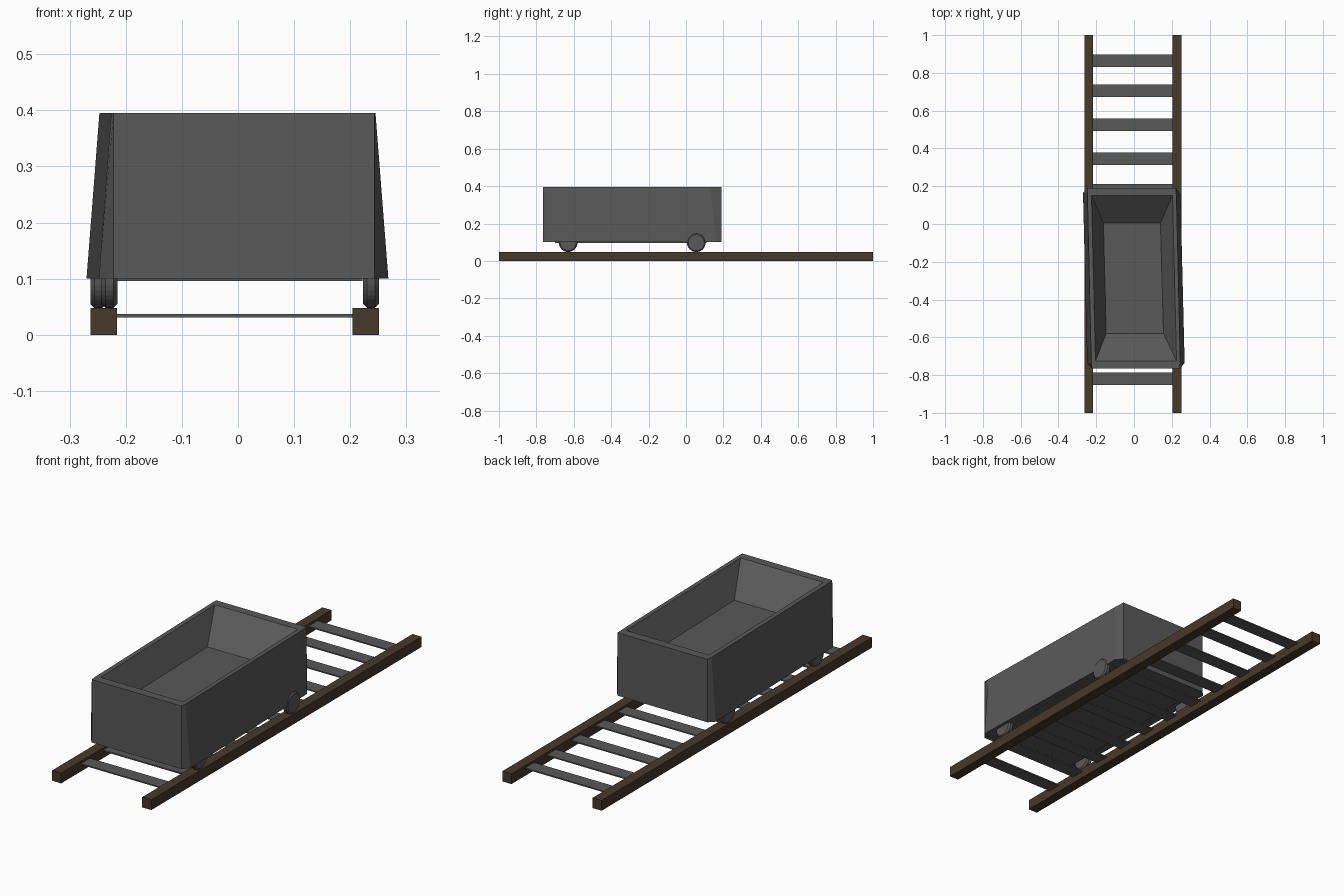
import bpy, bmesh, math
from mathutils import Matrix

if "Cube" in bpy.data.objects:
    bpy.data.objects.remove(bpy.data.objects["Cube"])


def material(name, r, g, b):
    m = bpy.data.materials.new(name)
    m.diffuse_color = (r, g, b, 1)
    m.use_nodes = True
    m.node_tree.nodes["Principled BSDF"].inputs["Base Color"].default_value = m.diffuse_color
    return m


brown = material("dark_wood", 0.064, 0.041, 0.024)
iron = material("dark_iron", 0.1, 0.1, 0.1)


def finish(name, bm, mat=iron):
    bmesh.ops.recalc_face_normals(bm, faces=bm.faces)
    me = bpy.data.meshes.new(name)
    bm.to_mesh(me)
    bm.free()
    ob = bpy.data.objects.new(name, me)
    bpy.context.collection.objects.link(ob)
    me.materials.append(mat)
    return ob


def box(name, x0, x1, y0, y1, z0, z1, mat=iron):
    bm = bmesh.new()
    m = Matrix.Translation(((x0 + x1) / 2, (y0 + y1) / 2, (z0 + z1) / 2))
    m = m @ Matrix.Diagonal((x1 - x0, y1 - y0, z1 - z0, 1))
    bmesh.ops.create_cube(bm, size=1, matrix=m)
    return finish(name, bm, mat)


# Rails and thin sleepers
box("left_rail", -0.263, -0.216, -1, 1, 0, 0.048, brown)
box("right_rail", 0.204, 0.251, -1, 1, 0, 0.048, brown)
for i, y in enumerate((0.865, 0.705, 0.525, 0.345, 0.18, 0.01,
                       -0.155, -0.32, -0.485, -0.655, -0.82)):
    box(f"sleeper_{i + 1}", -0.218, 0.206, y - 0.033, y + 0.033, 0.031, 0.037)

# Cart tub: flared outer walls, sloped hollow, slightly skewed on the track
top = [(-0.222, -0.765), (0.243, -0.765), (0.245, -0.74), (0.225, 0.13),
       (0.222, 0.19), (-0.245, 0.19), (-0.247, 0.165), (-0.226, -0.74)]
bottom = [(-0.222, -0.765), (0.243, -0.765), (0.268, -0.735), (0.246, 0.16),
          (0.222, 0.19), (-0.245, 0.19), (-0.27, 0.165), (-0.248, -0.735)]
rim = [(-0.204, -0.725), (0.225, -0.725), (0.204, 0.15), (-0.225, 0.15)]
floor = [(-0.147, -0.58), (0.156, -0.58), (0.14, 0.005), (-0.162, 0.005)]
bm = bmesh.new()


def ring(points, z):
    return [bm.verts.new((x, y, z)) for x, y in points]


b, t, r, f = ring(bottom, 0.1), ring(top, 0.395), ring(rim, 0.395), ring(floor, 0.27)
bm.faces.new(b[::-1])
bm.faces.new(f)
for i in range(8):
    j = (i + 1) % 8
    bm.faces.new((b[i], b[j], t[j], t[i]))
for i in range(4):
    j = (i + 1) % 4
    bm.faces.new((r[i], r[j], f[j], f[i]))
    # rim quads along the sides, triangles over the clipped corners
    k = 2 * i
    bm.faces.new((t[k], t[k + 1], r[j], r[i]))
    bm.faces.new((t[k + 1], t[(k + 2) % 8], r[j]))
finish("cart_tub", bm)

# Base plate under the tub
box("base_plate", -0.216, 0.222, -0.70, 0.11, 0.096, 0.101)


# Wheels with bevelled edges
def wheel(name, x, y, width=0.028, radius=0.05):
    bm = bmesh.new()
    rot = Matrix.Translation((x, y, 0.098)) @ Matrix.Rotation(math.pi / 2, 4, 'Y')
    bmesh.ops.create_cone(bm, cap_ends=True, segments=32, radius1=radius,
                          radius2=radius, depth=width, matrix=rot)
    edges = [e for e in bm.edges if any(len(fc.verts) > 4 for fc in e.link_faces)]
    bmesh.ops.bevel(bm, geom=edges, offset=0.007, segments=1, affect='EDGES')
    finish(name, bm)


wheel("front_left_wheel", -0.229, -0.63)
wheel("front_right_wheel", 0.237, -0.63)
wheel("back_left_wheel", -0.249, 0.055)
wheel("back_right_wheel", 0.237, 0.055)
